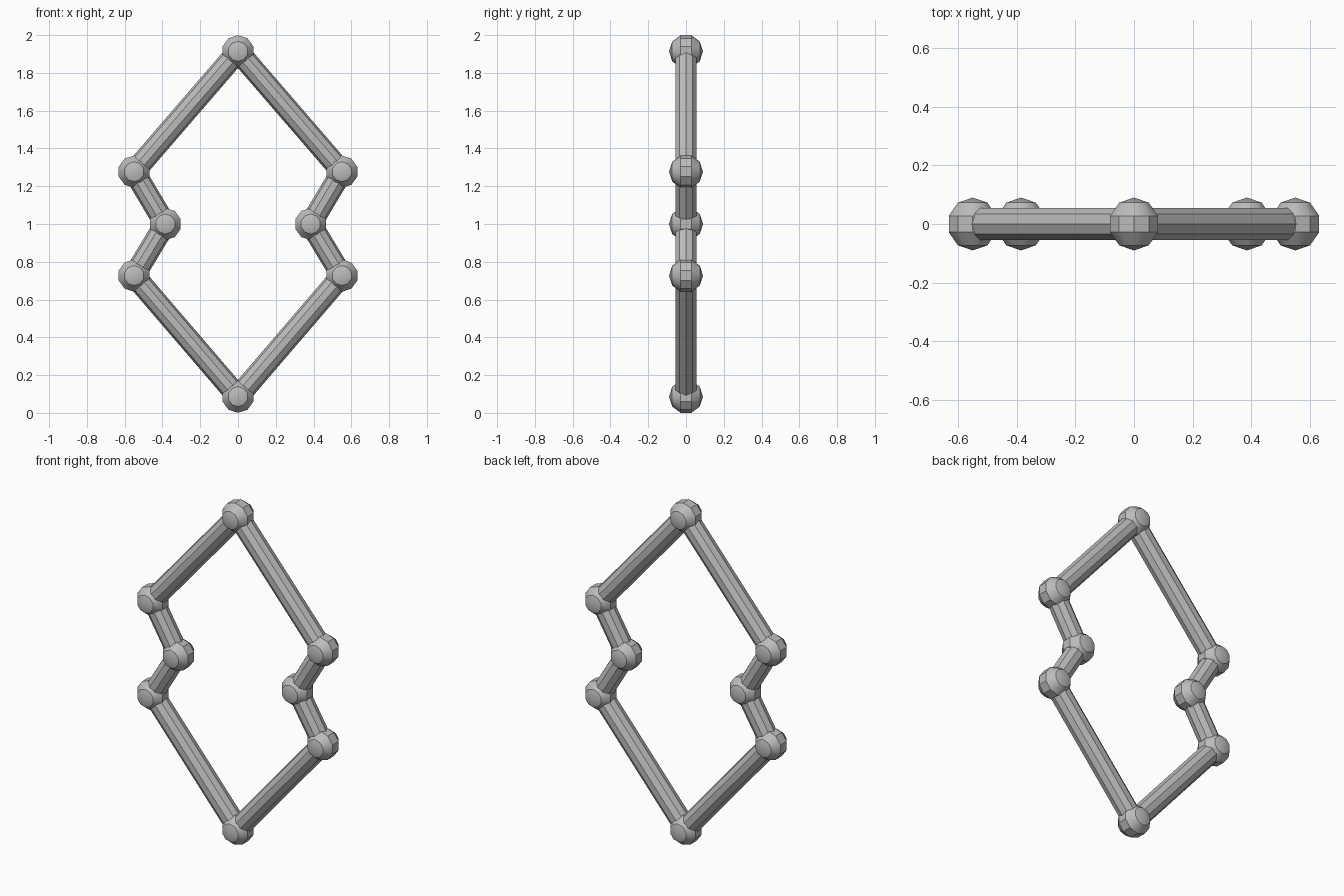
import bpy, bmesh, math
from mathutils import Vector

cube = bpy.data.objects.get("Cube")
if cube:
    bpy.data.objects.remove(cube, do_unlink=True)

grey = bpy.data.materials.new("metal grey")
grey.use_nodes = True
grey.diffuse_color = (0.5, 0.5, 0.5, 1)
grey.node_tree.nodes["Principled BSDF"].inputs["Base Color"].default_value = (0.5, 0.5, 0.5, 1)

SIDES = 10
JOINT_R, ROD_R = 0.09, 0.058


def turned(name, origin, axis, start, profile):
    """Turn (radius, height) points about an axis, first corner towards start."""
    axis, start = axis.normalized(), start.normalized()
    side = axis.cross(start)
    bm = bmesh.new()
    rings = []
    for r, h in profile:
        centre = origin + axis * h
        if r == 0:
            rings.append([bm.verts.new(centre)] * SIDES)
            continue
        angles = [math.tau * i / SIDES for i in range(SIDES)]
        rings.append([bm.verts.new(centre + (start * math.cos(a) + side * math.sin(a)) * r)
                      for a in angles])
    for low, high in zip(rings, rings[1:]):
        for i in range(SIDES):
            j = (i + 1) % SIDES
            bm.faces.new(dict.fromkeys((low[i], low[j], high[j], high[i])))
    bmesh.ops.recalc_face_normals(bm, faces=bm.faces)
    mesh = bpy.data.meshes.new(name)
    bm.to_mesh(mesh)
    bm.free()
    mesh.materials.append(grey)
    obj = bpy.data.objects.new(name, mesh)
    bpy.context.collection.objects.link(obj)
    bpy.ops.object.select_all(action="DESELECT")
    obj.select_set(True)
    bpy.context.view_layer.objects.active = obj
    bpy.ops.object.shade_smooth_by_angle(angle=math.radians(30))


# Corner points of the closed outline, going round from the top
half = [(0, 1.914), (0.55, 1.277), (0.385, 1.0), (0.55, 0.727), (0, 0.086)]
outline = half + [(-x, z) for x, z in half[-2:0:-1]]
corners = [Vector((x, 0, z)) for x, z in outline]

# Faceted ball profile with its poles front and back
ball = [(0, -JOINT_R)]
for k in range(-2, 2 + 1 + 0):
    if k == 2:
        break
    lat = math.radians(36 * k + 18)
    ball.append((JOINT_R * math.cos(lat), JOINT_R * math.sin(lat)))
ball.append((0, JOINT_R))

for n, point in enumerate(corners):
    turned(f"joint_{n + 1}", point, Vector((0, 1, 0)), Vector((0, 0, 1)), ball)
    along = corners[(n + 1) % len(corners)] - point
    rod = [(0, 0), (ROD_R, 0), (ROD_R, along.length), (0, along.length)]
    turned(f"rod_{n + 1}", point, along, along.cross(Vector((0, 1, 0))), rod)
